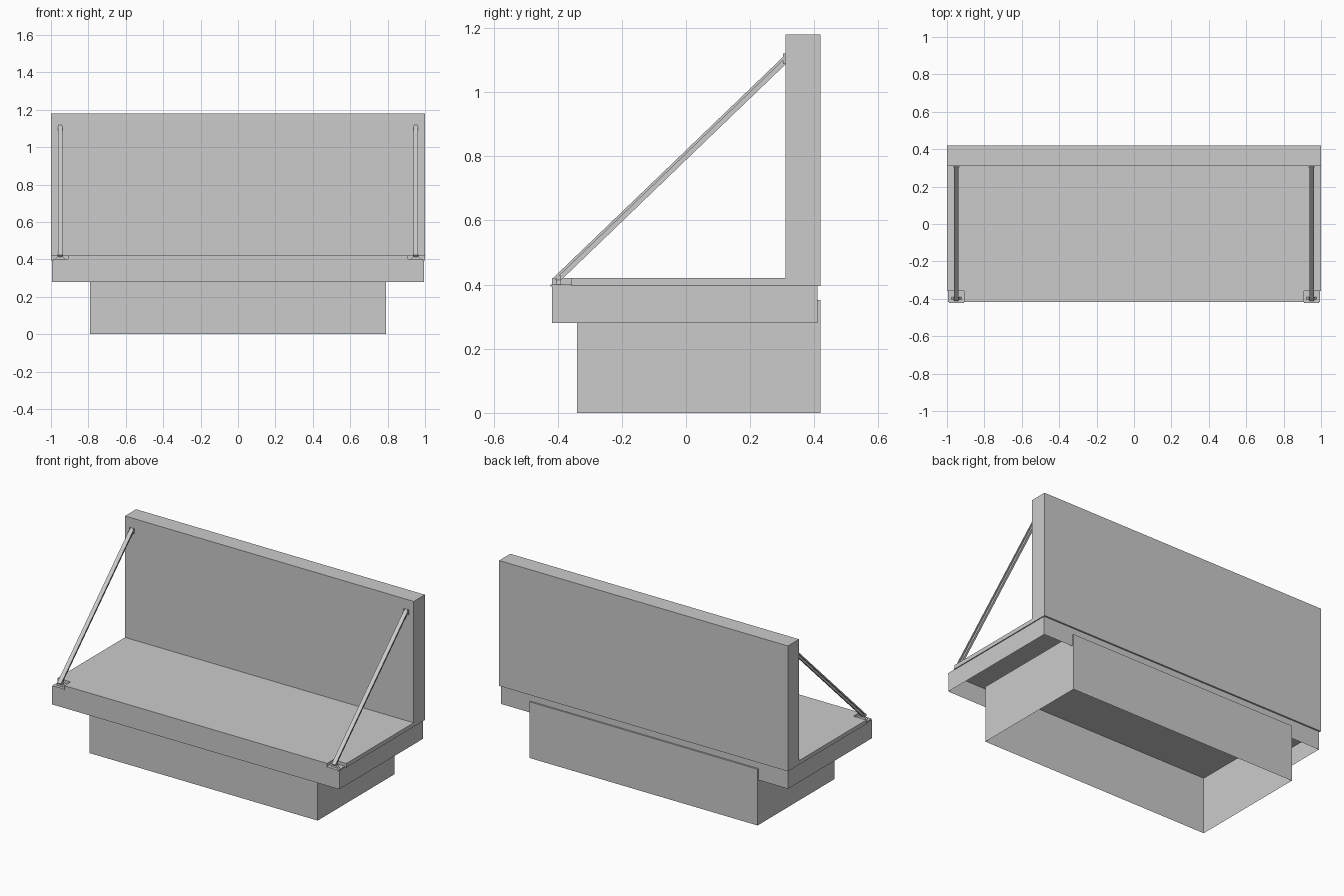
import bpy
import bmesh
from mathutils import Vector

if "Cube" in bpy.data.objects:
    bpy.data.objects.remove(bpy.data.objects["Cube"], do_unlink=True)

grey = bpy.data.materials.new("plain_grey")
grey.use_nodes = True
GREY = (0.6, 0.6, 0.6, 1)
grey.diffuse_color = GREY
grey.node_tree.nodes["Principled BSDF"].inputs["Base Color"].default_value = GREY


def prism(name, profile, origin, u, v, along, open_start=False):
    """Extrude a flat outline, drawn on axes u and v, by the vector along."""
    origin, u, v, along = Vector(origin), Vector(u), Vector(v), Vector(along)
    bm = bmesh.new()
    start = [bm.verts.new(origin + u * a + v * b) for a, b in profile]
    end = [bm.verts.new(p.co + along) for p in start]
    if not open_start:
        bm.faces.new(start)
    bm.faces.new(end)
    for i in range(len(start)):
        j = (i + 1) % len(start)
        bm.faces.new((start[i], start[j], end[j], end[i]))
    bmesh.ops.recalc_face_normals(bm, faces=bm.faces)
    # An open shell must keep its closed end facing outwards
    if open_start:
        cap = max(bm.faces, key=lambda f: f.calc_center_median().dot(along))
        if cap.normal.dot(along) < 0:
            bmesh.ops.reverse_faces(bm, faces=bm.faces)
    mesh = bpy.data.meshes.new(name)
    bm.to_mesh(mesh)
    bm.free()
    mesh.materials.append(grey)
    obj = bpy.data.objects.new(name, mesh)
    bpy.context.collection.objects.link(obj)
    return obj


X, Y, Z = (1, 0, 0), (0, 1, 0), (0, 0, 1)


def box(name, x0, x1, y0, y1, z0, z1, open_bottom=False):
    outline = [(x0, y0), (x1, y0), (x1, y1), (x0, y1)]
    return prism(name, outline, (0, 0, z0), X, Y, (0, 0, z1 - z0), open_bottom)


# Hollow plinth and seat tray, both open underneath
box("base_plinth", -0.79, 0.79, -0.34, 0.42, 0, 0.352, True)
box("seat_tray", -0.994, 0.994, -0.418, 0.41, 0.28, 0.395, True)

# Seat board with its front corners notched for the strut feet
board = [(-0.91, -0.418), (0.91, -0.418), (0.91, -0.357), (1, -0.357),
         (1, 0.31), (-1, 0.31), (-1, -0.357), (-0.91, -0.357)]
prism("seat_board", board, (0, 0, 0.395), X, Y, (0, 0, 0.025))

# Upright back panel
box("back_panel", -1, 1, 0.31, 0.42, 0.395, 1.18)

# Diagonal struts with a flat cap over a narrow web
foot = Vector((0, -0.413, 0.422))
head = Vector((0, 0.314, 1.121))
along = head - foot
lift = along.normalized().cross(Vector(X)) * -1
section = [(-0.013, 0), (0.013, 0), (0.013, -0.008), (0.006, -0.008),
           (0.006, -0.022), (-0.006, -0.022), (-0.006, -0.008), (-0.013, -0.008)]
if lift.z < 0:
    lift = -lift

for side, s in (("left", 1), ("right", -1)):
    cx = s * 0.95
    prism("strut_" + side, section, foot + Vector((cx, 0, 0)), X, lift, along)

    # Corner foot plate and tapered lug
    box("foot_plate_" + side, cx - 0.04, cx + 0.04, -0.423, -0.357, 0.394, 0.401)
    lug = [(-0.028, 0), (0.028, 0), (0.014, 0.014), (0.014, 0.028),
           (-0.014, 0.028), (-0.014, 0.014)]
    prism("foot_lug_" + side, lug, (cx, -0.404, 0.4), X, Z, (0, 0.014, 0))

    # Pair of small ears holding the upper end
    for label, e in (("outer", s), ("inner", -s)):
        ex = cx + e * 0.013
        box("head_ear_" + label + "_" + side, ex - 0.003, ex + 0.003,
            0.302, 0.311, 1.088, 1.12)
